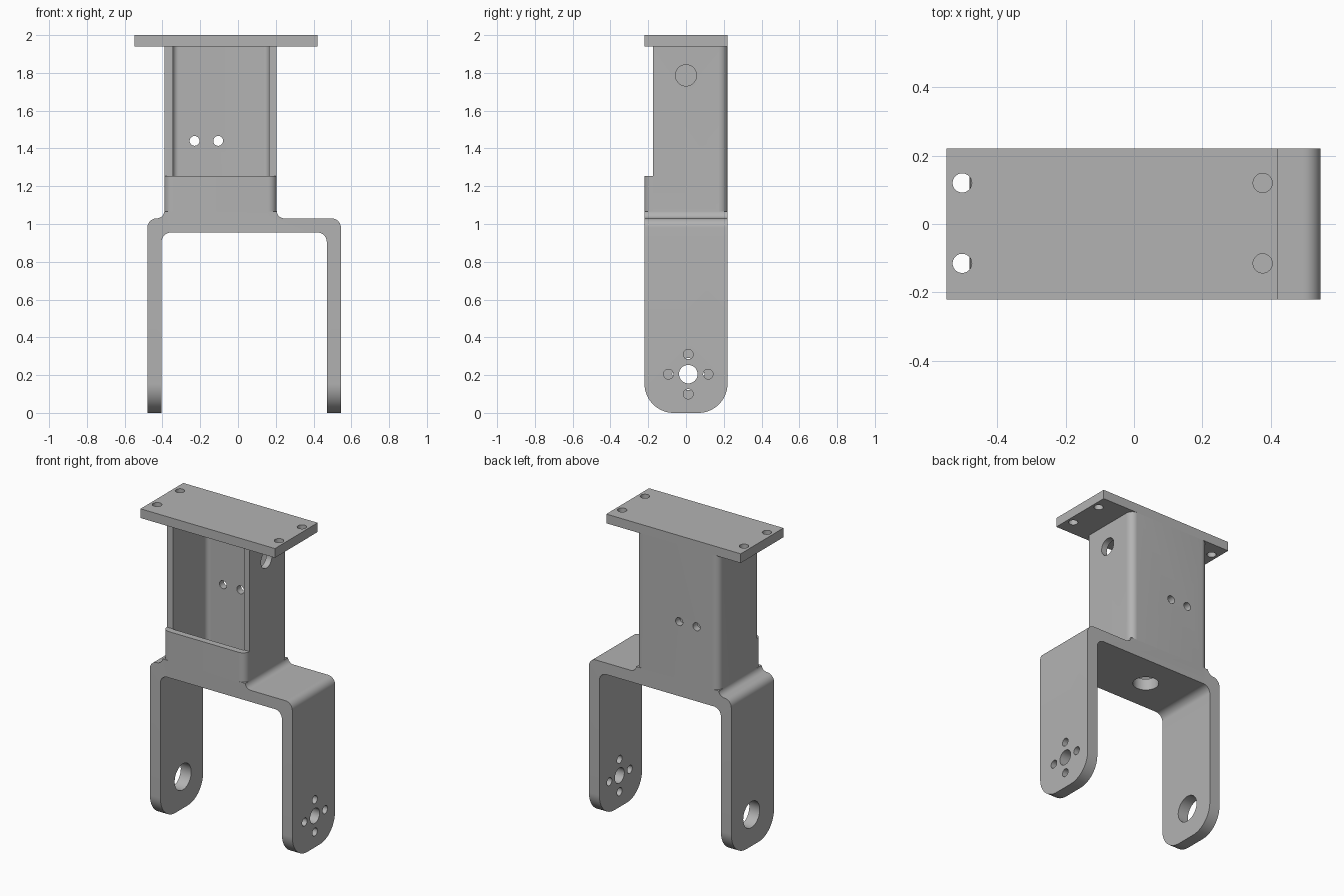
import bpy
import bmesh
import math
from mathutils import Vector

old = bpy.data.objects.get("Cube")
if old:
    bpy.data.objects.remove(old, do_unlink=True)

grey = bpy.data.materials.new("plain grey")
grey.use_nodes = True
grey.diffuse_color = (0.45, 0.45, 0.45, 1)
grey.node_tree.nodes["Principled BSDF"].inputs["Base Color"].default_value = grey.diffuse_color


def rounded(corners, steps=10):
    """Outline from (u, v, radius) corners, each rounded by an arc."""
    out = []
    for i, (u, v, r) in enumerate(corners):
        p = Vector((u, v))
        if r == 0:
            out.append(p)
            continue
        a = (Vector(corners[i - 1][:2]) - p).normalized()
        b = (Vector(corners[(i + 1) % len(corners)][:2]) - p).normalized()
        centre = p + (a + b) * r  # right-angled corners
        for k in range(steps + 1):
            t = k / steps * math.pi / 2
            out.append(centre - b * r * math.cos(t) - a * r * math.sin(t))
    return out


def circle(u, v, r, n=40):
    return [(u + r * math.cos(2 * math.pi * k / n), v + r * math.sin(2 * math.pi * k / n))
            for k in range(n)]


def prism(name, outline, axis, lo, hi):
    """Extrude a 2D outline along an axis; u, v are the other two axes in order."""
    def place(p, w):
        c = [p[0], p[1]]
        c.insert("XYZ".index(axis), w)
        return c
    bm = bmesh.new()
    bottom = [bm.verts.new(place(p, lo)) for p in outline]
    top = [bm.verts.new(place(p, hi)) for p in outline]
    bm.faces.new(bottom)
    bm.faces.new(top)
    for i in range(len(outline)):
        bm.faces.new((bottom[i - 1], bottom[i], top[i], top[i - 1]))
    bmesh.ops.recalc_face_normals(bm, faces=bm.faces)
    mesh = bpy.data.meshes.new(name)
    bm.to_mesh(mesh)
    bm.free()
    mesh.materials.append(grey)
    ob = bpy.data.objects.new(name, mesh)
    bpy.context.scene.collection.objects.link(ob)
    return ob


def carve(ob, tool, operation="DIFFERENCE"):
    mod = ob.modifiers.new("carve", "BOOLEAN")
    mod.object, mod.operation, mod.solver = tool, operation, "EXACT"
    graph = bpy.context.evaluated_depsgraph_get()
    mesh = bpy.data.meshes.new_from_object(ob.evaluated_get(graph))
    ob.modifiers.clear()
    ob.data = mesh
    bpy.data.objects.remove(tool, do_unlink=True)


def drill(ob, axis, u, v, r, lo, hi):
    carve(ob, prism("drill", circle(u, v, r), axis, lo, hi))


def finish(ob):
    bpy.ops.object.select_all(action="DESELECT")
    ob.select_set(True)
    bpy.context.view_layer.objects.active = ob
    bpy.ops.object.shade_smooth_by_angle(angle=math.radians(30))


LEFT, RIGHT, HALF, WALL = -0.39, 0.205, 0.22, 0.045
SHOULDER, LIP, TOP = 1.03, 1.255, 1.94

# Fork and column: front silhouette trimmed by the side silhouette
bracket = prism("fork_bracket", rounded([
    (-0.48, 0, 0), (-0.405, 0, 0), (-0.405, 0.955, 0.05), (0.47, 0.955, 0.05),
    (0.47, 0, 0), (0.545, 0, 0), (0.545, SHOULDER, 0.05), (RIGHT, SHOULDER, 0.04),
    (RIGHT, TOP, 0), (LEFT, TOP, 0), (LEFT, SHOULDER, 0.04), (-0.48, SHOULDER, 0.05),
]), "Y", -0.4, 0.4)
carve(bracket, prism("side_trim", rounded([
    (-HALF, 0, 0.155), (HALF, 0, 0.155), (HALF, 2.2, 0), (-HALF + WALL, 2.2, 0),
    (-HALF + WALL, LIP, 0), (-HALF, LIP, 0),
], 16), "X", -1, 1), "INTERSECT")

# Rounded upright edges of the column
for x, sx in ((LEFT, -1), (RIGHT, 1)):
    for sy in (-1, 1):
        r, over = WALL, 0.02
        cx, cy = x - sx * r, sy * (HALF - r)
        arc = [(cx + sx * r * math.cos(k * math.pi / 20), cy + sy * r * math.sin(k * math.pi / 20))
               for k in range(11)]
        arc += [(cx, cy + sy * (r + over)), (x + sx * over, cy + sy * (r + over)), (x + sx * over, cy)]
        carve(bracket, prism("edge_cutter", arc, "Z", SHOULDER + 0.035, 2.2))

# Channel inside the column, open to the front above the lip
carve(bracket, prism("channel", rounded([
    (LEFT + WALL, -0.178, 0), (RIGHT - WALL + 0.005, -0.178, 0),
    (RIGHT - WALL + 0.005, HALF - WALL, 0.03), (LEFT + WALL, HALF - WALL, 0.03),
]), "Z", SHOULDER, 2.2))

# Holes in the floor, back wall and side wall
drill(bracket, "Z", -0.092, 0, 0.077, 0.9, 1.1)
for x in (-0.23, -0.105):
    drill(bracket, "Y", x, 1.44, 0.026, 0.1, 0.3)
drill(bracket, "X", 0, 1.787, 0.056, 0.1, 0.3)

# Bearing hole in one leg, hub hole with four screw holes in the other
drill(bracket, "X", 0.012, 0.205, 0.085, -0.6, -0.3)
drill(bracket, "X", 0.012, 0.205, 0.049, 0.4, 0.6)
for k in range(4):
    a = k * math.pi / 2
    drill(bracket, "X", 0.012 + 0.105 * math.cos(a), 0.205 + 0.105 * math.sin(a), 0.026, 0.4, 0.6)
finish(bracket)

# Mounting plate with four screw holes
plate = prism("mounting_plate", rounded([
    (-0.548, -HALF, 0), (0.42, -HALF, 0), (0.42, HALF, 0), (-0.548, HALF, 0),
]), "Z", TOP, 2)
for x in (-0.502, 0.376):
    for y in (-0.115, 0.12):
        drill(plate, "Z", x, y, 0.028, 1.9, 2.1)
finish(plate)
